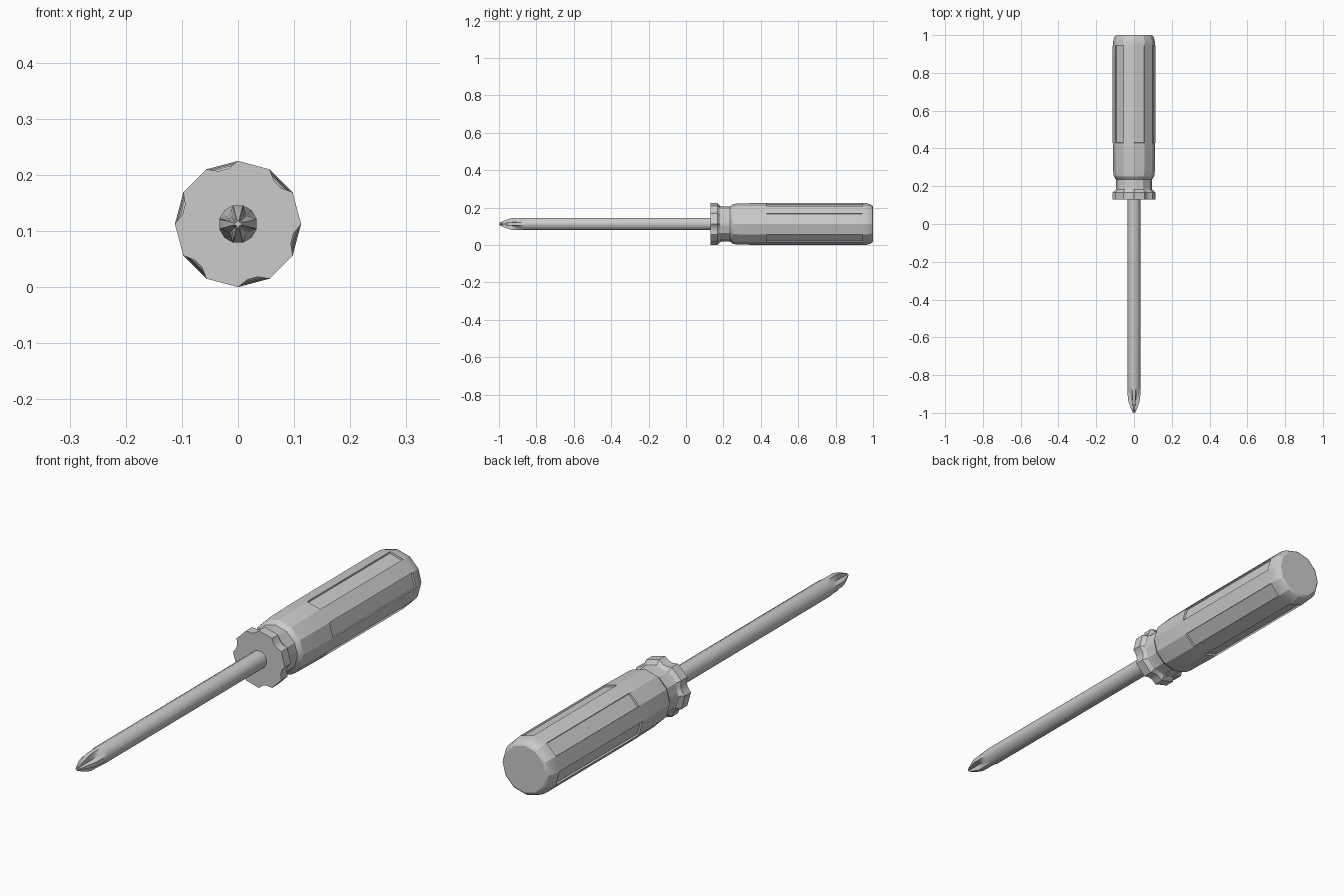
import bpy, bmesh, math
from mathutils import Vector

if "Cube" in bpy.data.objects:
    bpy.data.objects.remove(bpy.data.objects["Cube"])

R = 0.1125      # handle radius, also height of the axis above ground
STEP = math.radians(30)


def loft(name, rings, panel_span=None, smooth=30):
    """Skin (y, [(x, z), ...]) rings along y; optionally recess alternate sides."""
    bm = bmesh.new()
    loops = [[bm.verts.new((x, y, z + R)) for x, z in pts] for y, pts in rings]
    n = len(loops[0])
    panels = []
    for j in range(len(loops) - 1):
        a, b = loops[j], loops[j + 1]
        for i in range(n):
            k = (i + 1) % n
            f = bm.faces.new((a[i], b[i], b[k], a[k]))
            if panel_span == j and i % 2 == 0:
                panels.append(f)
    bm.faces.new(loops[0])
    bm.faces.new(loops[-1][::-1])
    bmesh.ops.recalc_face_normals(bm, faces=bm.faces)
    if panels:
        # step straight down into each panel
        bmesh.ops.inset_individual(bm, faces=panels, thickness=0.0015, depth=-0.007)
    me = bpy.data.meshes.new(name)
    bm.to_mesh(me)
    bm.free()
    ob = bpy.data.objects.new(name, me)
    bpy.context.collection.objects.link(ob)
    bpy.context.view_layer.objects.active = ob
    ob.select_set(True)
    bpy.ops.object.shade_smooth_by_angle(angle=math.radians(smooth))
    ob.select_set(False)
    return ob


def polar(r, a):
    return Vector((r * math.cos(a), r * math.sin(a)))


def dodecagon(r):
    return [polar(r, i * STEP) for i in range(12)]


def fluted(r, depth):
    """Twelve-sided section with every second side dished inwards."""
    pts = []
    for i in range(12):
        a, b = polar(r, i * STEP), polar(r, (i + 1) * STEP)
        for t in (0, 1 / 3, 2 / 3):
            p = a.lerp(b, t)
            if t and i % 2:
                p *= 1 - depth
            pts.append(p)
    return pts


def cross(r, valley):
    """Four blades on the axes with a valley point between each pair."""
    w = min(r * math.sin(STEP / 2), 0.009)
    a = math.asin(w / r)
    pts = []
    for q in range(4):
        c = q * math.pi / 2
        pts += [polar(r, c - a), polar(r, c + a), polar(valley, c + math.pi / 4)]
    return pts


# handle grip with six recessed panels and a rounded butt
grip = [(0.235, 0.094), (0.252, 0.107), (0.28, 0.110), (0.43, R), (0.945, R),
        (0.965, 0.111), (0.985, 0.106), (0.995, 0.100), (1.0, 0.092)]
loft("handle_grip", [(y, dodecagon(r)) for y, r in grip], panel_span=3, smooth=25)

# scalloped collar and neck
collar = [(0.13, 0.1125, 0.08), (0.168, 0.1125, 0.08), (0.182, 0.097, 0.03),
          (0.195, 0.094, 0.0), (0.24, 0.094, 0.0)]
loft("collar", [(y, fluted(r, d)) for y, r, d in collar], smooth=30)

# shaft and cross-point tip
blade = [(-1.0, 0.006, 0.004), (-0.985, 0.013, 0.007), (-0.945, 0.029, 0.011),
         (-0.925, 0.034, 0.014), (-0.895, 0.0345, 0.022), (-0.86, 0.0345, 0.0345),
         (0.14, 0.0345, 0.0345)]
loft("shaft_and_tip", [(y, cross(r, v)) for y, r, v in blade], smooth=35)
